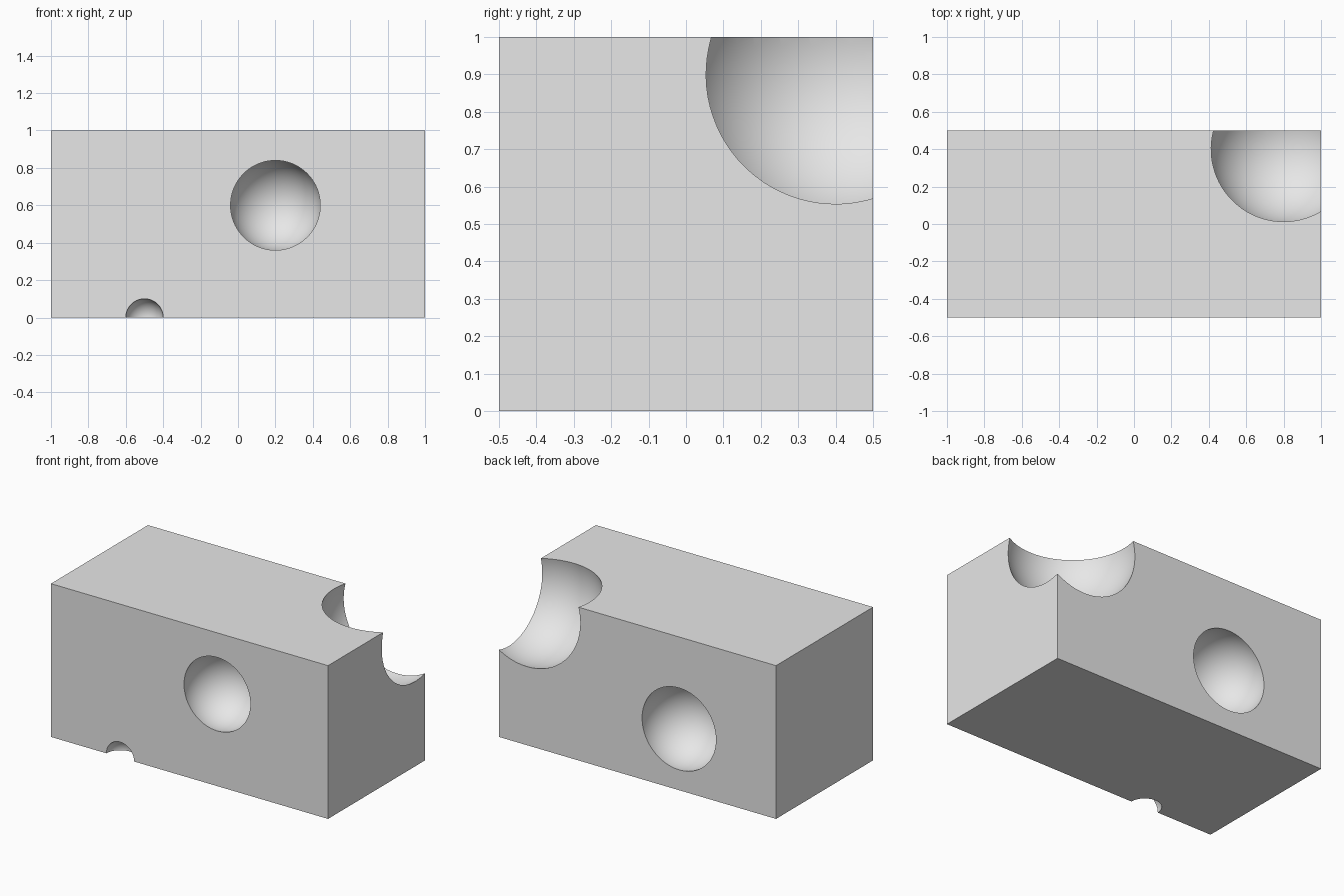
import bpy

old = bpy.data.objects.get("Cube")
if old:
    bpy.data.objects.remove(old, do_unlink=True)

# Single plain grey
grey = bpy.data.materials.new("light_grey")
grey.use_nodes = True
colour = (0.8, 0.8, 0.8, 1)
grey.diffuse_color = colour
shader = next(n for n in grey.node_tree.nodes if n.type == "BSDF_PRINCIPLED")
shader.inputs["Base Color"].default_value = colour

# Rectangular block
bpy.ops.mesh.primitive_cube_add(size=1, location=(0, 0, 0.5))
block = bpy.context.object
block.name = "block"
block.scale = (2, 1, 1)
bpy.ops.object.transform_apply(location=True, rotation=False, scale=True)
block.data.materials.append(grey)


def scoop(name, centre, radius):
    """Carve a spherical hollow out of the block."""
    bpy.ops.mesh.primitive_uv_sphere_add(
        segments=96, ring_count=48, radius=radius,
        location=centre, rotation=(0.31, 0.17, 0.23))
    cutter = bpy.context.object
    cutter.name = name + "_cutter"
    cutter.data.materials.append(grey)
    cutter.hide_render = True
    cut = block.modifiers.new(name, "BOOLEAN")
    cut.operation = "DIFFERENCE"
    cut.solver = "EXACT"
    cut.object = cutter
    bpy.ops.object.select_all(action="DESELECT")
    block.select_set(True)
    bpy.context.view_layer.objects.active = block
    bpy.ops.object.modifier_apply(modifier=cut.name)
    bpy.data.objects.remove(cutter, do_unlink=True)


# Corner bite, front and back dents, small notch on the lower front edge
scoop("corner_bite", (0.8, 0.4, 0.9), 0.4)
scoop("front_dent", (0.2, -0.45, 0.6), 0.245)
scoop("back_dent", (-0.3, 0.46, 0.4), 0.27)
scoop("edge_notch", (-0.5, -0.5, 0), 0.1)

# Smooth hollows, crisp rims
bpy.ops.object.shade_smooth_by_angle(angle=0.35)
